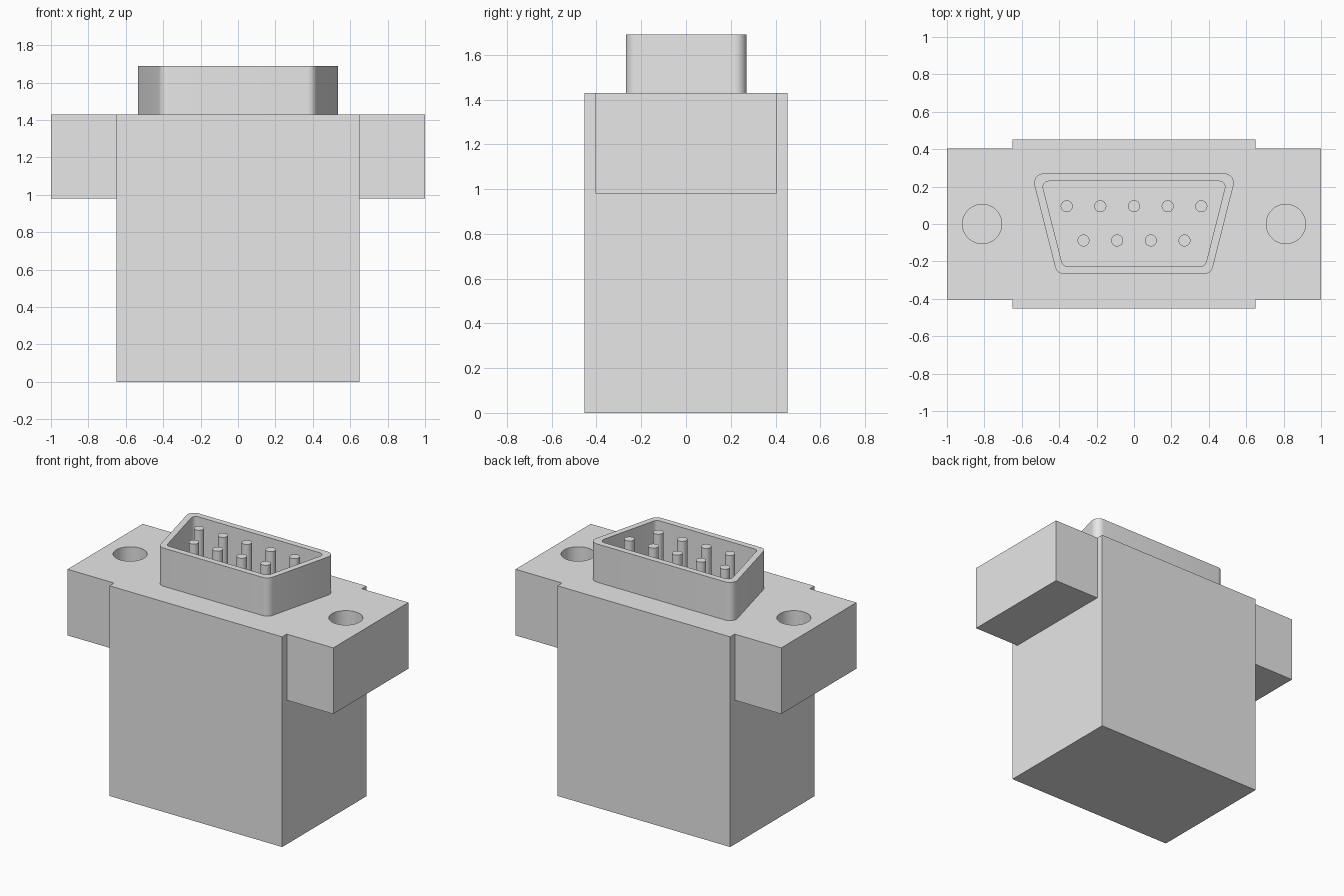
import bpy, bmesh, math
from mathutils import Vector

default = bpy.data.objects.get("Cube")
if default:
    bpy.data.objects.remove(default, do_unlink=True)

TOP = 1.43       # top of the housing
RIM = 1.69       # rim of the shell, level with the pin tips
SUNK = TOP - 0.01

grey = bpy.data.materials.new("light_grey")
grey.use_nodes = True
grey.diffuse_color = (0.8, 0.8, 0.8, 1)
grey.node_tree.nodes["Principled BSDF"].inputs["Base Color"].default_value = (0.8, 0.8, 0.8, 1)


def finish(obj, name):
    obj.name = name
    obj.data.materials.clear()
    obj.data.materials.append(grey)
    return obj


def smooth(obj):
    bpy.ops.object.select_all(action='DESELECT')
    obj.select_set(True)
    bpy.context.view_layer.objects.active = obj
    bpy.ops.object.shade_smooth_by_angle(angle=math.radians(35))


def box(name, half_x, half_y, z0, z1):
    bpy.ops.mesh.primitive_cube_add(size=2, location=(0, 0, (z0 + z1) / 2))
    obj = bpy.context.object
    obj.scale = (half_x, half_y, (z1 - z0) / 2)
    bpy.ops.object.transform_apply(location=True, scale=True)
    return finish(obj, name)


def cylinder(name, x, y, radius, z0, z1, sides):
    bpy.ops.mesh.primitive_cylinder_add(vertices=sides, radius=radius, depth=z1 - z0,
                                        location=(x, y, (z0 + z1) / 2))
    return finish(bpy.context.object, name)


def combine(target, tool, operation):
    bpy.context.view_layer.objects.active = target
    mod = target.modifiers.new(operation.lower(), 'BOOLEAN')
    mod.operation = operation
    mod.solver = 'EXACT'
    mod.object = tool
    bpy.ops.object.modifier_apply(modifier=mod.name)
    bpy.data.objects.remove(tool, do_unlink=True)


def rounded_outline(corners, inset, radius, steps=8):
    """Inset a counter-clockwise convex outline and round its corners."""
    points = []
    for i, corner in enumerate(corners):
        e1 = (corner - corners[i - 1]).normalized()
        e2 = (corners[(i + 1) % len(corners)] - corner).normalized()
        n1, n2 = Vector((e1.y, -e1.x)), Vector((e2.y, -e2.x))
        centre = corner - (n1 + n2) * (inset + radius) / (1 + n1.dot(n2))
        start = math.atan2(n1.y, n1.x)
        turn = math.acos(n1.dot(n2))
        for k in range(steps + 1):
            a = start + turn * k / steps
            points.append(centre + radius * Vector((math.cos(a), math.sin(a))))
    return points


# Housing: tall block with a mounting flange and two blind screw holes
housing = box("housing", 0.65, 0.453, 0, TOP)
combine(housing, box("flange", 1.0, 0.404, 0.98, TOP), 'UNION')
for side in (-1, 1):
    hole = cylinder("screw_hole", side * 0.812, 0, 0.105, TOP - 0.3, TOP + 0.1, 48)
    combine(housing, hole, 'DIFFERENCE')
smooth(housing)

# Shell: thin-walled rounded trapezoid around the pins
trapezoid = [Vector(p) for p in ((-0.412, -0.268), (0.412, -0.268), (0.548, 0.27), (-0.548, 0.27))]
outer = rounded_outline(trapezoid, 0, 0.05)
inner = rounded_outline(trapezoid, 0.041, 0.032)
bm = bmesh.new()
rings = [[bm.verts.new((p.x, p.y, z)) for p in line]
         for line, z in ((outer, SUNK), (outer, RIM), (inner, RIM), (inner, SUNK))]
for r, ring in enumerate(rings):
    above = rings[(r + 1) % len(rings)]
    for i in range(len(ring)):
        j = (i + 1) % len(ring)
        bm.faces.new((ring[i], ring[j], above[j], above[i]))
bmesh.ops.recalc_face_normals(bm, faces=bm.faces)
mesh = bpy.data.meshes.new("shell")
bm.to_mesh(mesh)
bm.free()
shell = bpy.data.objects.new("shell", mesh)
bpy.context.collection.objects.link(shell)
smooth(finish(shell, "shell"))

# Pins: a back row of five and a front row of four
for row, count, y in (("back", 5, 0.095), ("front", 4, -0.088)):
    for i in range(count):
        x = (i - (count - 1) / 2) * 0.18
        smooth(cylinder(f"{row}_pin_{i + 1}", x, y, 0.032, SUNK, RIM, 24))
